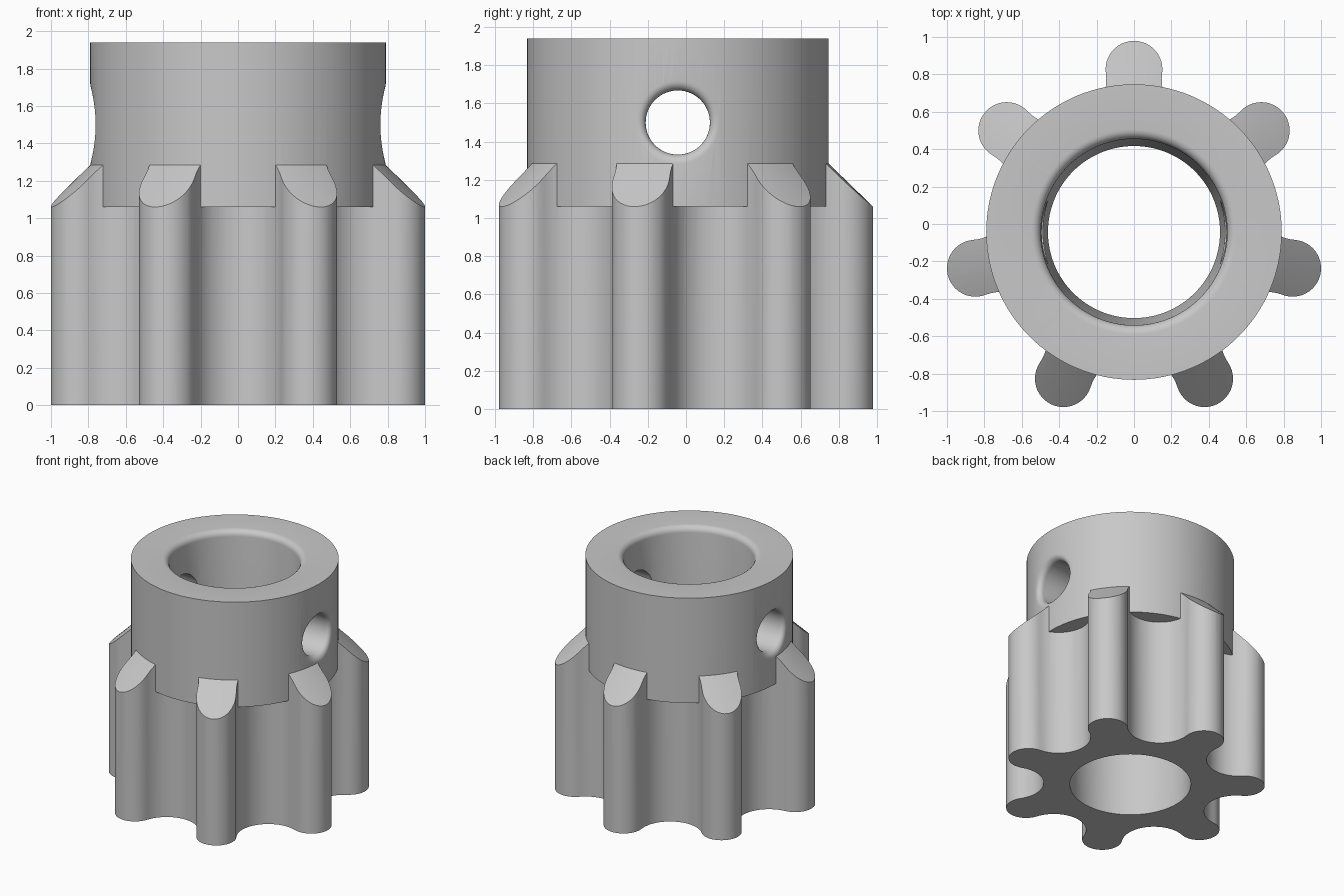
import bpy, bmesh
from math import pi, sin, cos, sqrt, atan2, radians

cube = bpy.data.objects.get("Cube")
if cube:
    bpy.data.objects.remove(cube, do_unlink=True)

TEETH, SEG = 7, 128
PITCH_R, TOOTH_R, ROOT_R = 0.87, 0.152, 0.66
COLLAR_R, COLLAR_Z, TOP = 0.79, 1.06, 1.94
BORE_LOW, BORE_HIGH = 0.46, 0.498
HOLE_R, HOLE_Z, FILLET = 0.168, 1.5, 0.05
OFFSET_Y = -0.043

steel = bpy.data.materials.new("grey_metal")
steel.use_nodes = True
GREY = (0.58, 0.58, 0.58, 1)
steel.diffuse_color = GREY
steel.node_tree.nodes["Principled BSDF"].inputs["Base Color"].default_value = GREY


def finish(name, bm):
    bmesh.ops.remove_doubles(bm, verts=bm.verts, dist=1e-5)
    bmesh.ops.recalc_face_normals(bm, faces=bm.faces)
    mesh = bpy.data.meshes.new(name)
    bm.to_mesh(mesh)
    bm.free()
    mesh.materials.append(steel)
    obj = bpy.data.objects.new(name, mesh)
    bpy.context.collection.objects.link(obj)
    return obj


def revolve(name, profile):
    """Turn an (r, z) profile that starts and ends on the axis into a solid."""
    bm = bmesh.new()
    vs = [bm.verts.new((r, 0, z)) for r, z in profile]
    es = [bm.edges.new(pair) for pair in zip(vs, vs[1:])]
    bmesh.ops.spin(bm, geom=vs + es, cent=(0, 0, 0), axis=(0, 0, 1),
                   angle=2 * pi, steps=SEG)
    return finish(name, bm)


def loft(name, rings):
    """Skin a row of equal point rings and cap both ends."""
    bm = bmesh.new()
    rings = [[bm.verts.new(p) for p in ring] for ring in rings]
    for r0, r1 in zip(rings, rings[1:]):
        for j in range(len(r0)):
            bm.faces.new((r0[j - 1], r0[j], r1[j], r1[j - 1]))
    bm.faces.new(rings[0])
    bm.faces.new(rings[-1])
    return finish(name, bm)


def combine(target, tool, operation):
    mod = target.modifiers.new(operation.lower(), 'BOOLEAN')
    mod.operation, mod.object, mod.solver = operation, tool, 'EXACT'
    bpy.context.view_layer.objects.active = target
    bpy.ops.object.modifier_apply(modifier=mod.name)
    bpy.data.objects.remove(tool, do_unlink=True)


def gear_outline():
    """Round teeth joined by tangent round gullets."""
    half = pi / TEETH
    k = ROOT_R - TOOTH_R
    d = (PITCH_R ** 2 - k ** 2) / (2 * (PITCH_R * cos(half) - k))
    g = d - ROOT_R
    tip = atan2(d * sin(half), d * cos(half) - PITCH_R)   # half angle of a tooth arc
    sweep = tip - half                                    # half angle of a gullet arc
    pts = []
    for i in range(TEETH):
        turn = pi / 2 + 2 * half * i
        for s in range(25):
            a = turn - tip + 2 * tip * s / 24
            pts.append((PITCH_R * cos(turn) + TOOTH_R * cos(a),
                        PITCH_R * sin(turn) + TOOTH_R * sin(a)))
        for s in range(1, 24):
            a = turn + half + pi + sweep - 2 * sweep * s / 24
            pts.append((d * cos(turn + half) + g * cos(a),
                        d * sin(turn + half) + g * sin(a)))
    return pts


# Toothed body, with the tooth tops cut to a cone
outline = gear_outline()
pinion = loft("toothed_pinion", [[(x, y, z) for x, y in outline] for z in (0, 1.33)])
slope = 0.97
cone = revolve("tooth_cone", [(0, -0.1), (1.122, -0.1), (1.122, COLLAR_Z - 0.1 * slope),
                              (0.69, COLLAR_Z + 0.332 * slope),
                              (0, COLLAR_Z + 0.332 * slope)])
combine(pinion, cone, 'INTERSECT')

# Collar above the teeth
collar = revolve("collar", [(0, COLLAR_Z), (COLLAR_R, COLLAR_Z), (COLLAR_R, TOP), (0, TOP)])
combine(pinion, collar, 'UNION')

# Tapered bore with a rounded mouth
mouth = [(BORE_HIGH + FILLET * (1 - cos(t)), TOP - FILLET * (1 - sin(t)))
         for t in (radians(15 * s) for s in range(7))]
rim = mouth[-1][0]
bore = revolve("bore_cutter", [(0, -0.1), (BORE_LOW, -0.1), (BORE_LOW, 0)] + mouth
               + [(rim, 2.1), (0, 2.1)])
combine(pinion, bore, 'DIFFERENCE')

# Cross hole with mouths rounded to follow the collar
half_rings = []
for s in range(8):
    t = radians(min(15 * s, 90))
    rho = HOLE_R + FILLET * (1 - cos(t))
    ring = []
    for j in range(64):
        a = 2 * pi * j / 64
        y, z = rho * cos(a), rho * sin(a)
        x = 1.1 if s == 7 else sqrt(COLLAR_R ** 2 - y * y) - FILLET * (1 - sin(t))
        ring.append((x, y, HOLE_Z + z))
    half_rings.append(ring)
mirrored = [[(-x, y, z) for x, y, z in ring] for ring in reversed(half_rings)]
combine(pinion, loft("cross_hole_cutter", mirrored + half_rings), 'DIFFERENCE')

# Smooth walls, sharp rims
pinion.location.y = OFFSET_Y
bpy.ops.object.select_all(action='DESELECT')
pinion.select_set(True)
bpy.context.view_layer.objects.active = pinion
bpy.ops.object.shade_smooth_by_angle(angle=radians(30))
